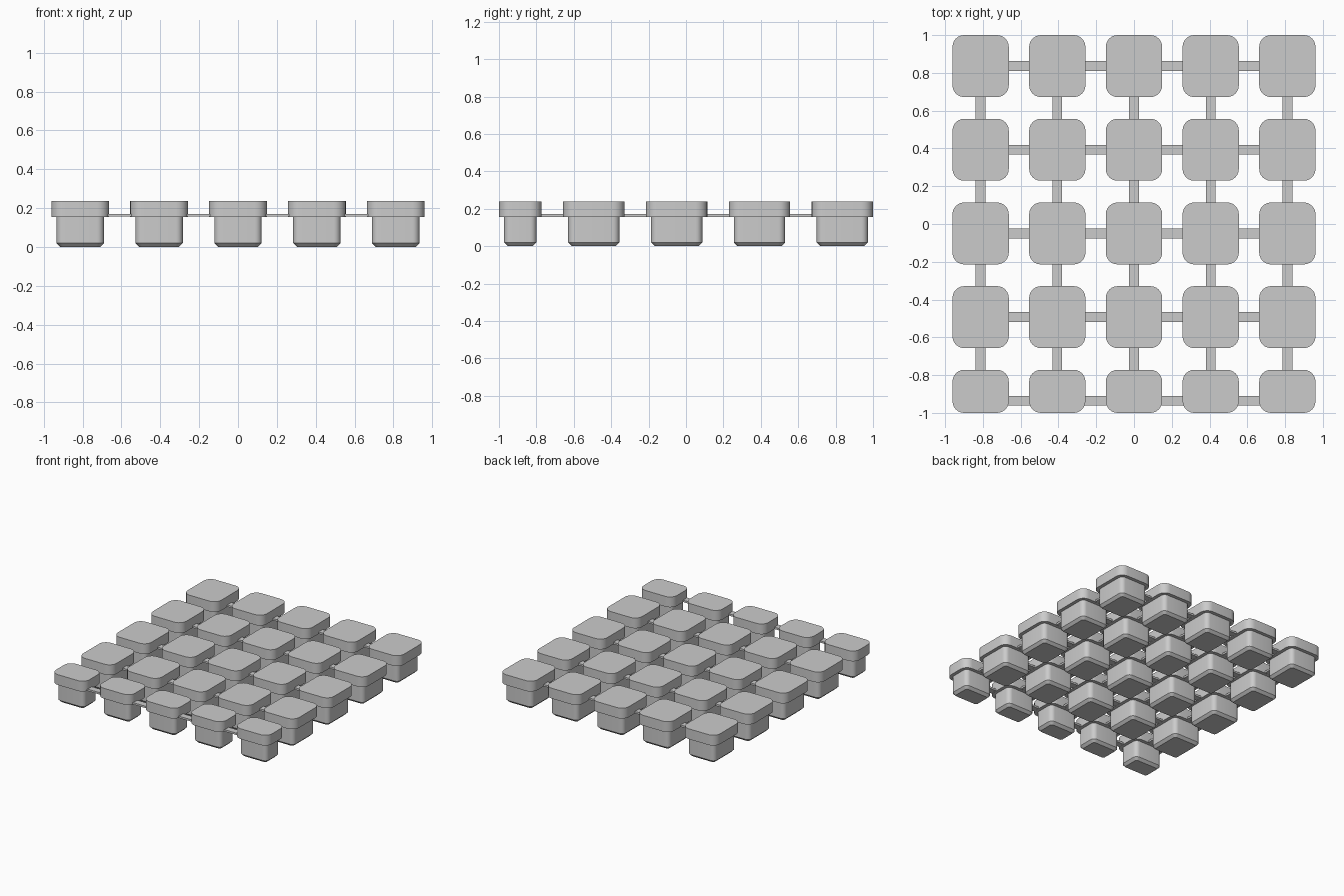
import bpy, bmesh, math

if "Cube" in bpy.data.objects:
    bpy.data.objects.remove(bpy.data.objects["Cube"])

grey = bpy.data.materials.new("plain_grey")
grey.diffuse_color = (0.6, 0.6, 0.6, 1)
grey.use_nodes = True
grey.node_tree.nodes["Principled BSDF"].inputs["Base Color"].default_value = grey.diffuse_color

PITCH_X, PITCH_Y = 0.406, 0.443
XS = [(i - 2) * PITCH_X for i in range(5)]
YS = [0.836 - j * PITCH_Y for j in range(5)]      # bar lines
CAP_W, CAP_D, LAST_D = 0.298, 0.328, 0.228
BAR_W = 0.052


def outline(w, d, r, n=6):
    """Rounded rectangle centred on the origin."""
    pts = []
    for k, (sx, sy) in enumerate([(1, 1), (-1, 1), (-1, -1), (1, -1)]):
        for i in range(n + 1):
            a = math.pi / 2 * (k + i / n)
            pts.append((sx * (w / 2 - r) + r * math.cos(a),
                        sy * (d / 2 - r) + r * math.sin(a)))
    return pts


def loft(name, loc, layers):
    """Solid through rounded rectangles given as (w, d, radius, z)."""
    bm = bmesh.new()
    rings = [[bm.verts.new((x, y, z)) for x, y in outline(w, d, r)]
             for w, d, r, z in layers]
    for a, b in zip(rings, rings[1:]):
        for i in range(len(a)):
            k = (i + 1) % len(a)
            bm.faces.new((a[i], a[k], b[k], b[i]))
    bm.faces.new(rings[0][::-1])
    bm.faces.new(rings[-1])
    finish(name, loc, bm)


def finish(name, loc, bm):
    me = bpy.data.meshes.new(name)
    bm.to_mesh(me)
    bm.free()
    me.materials.append(grey)
    ob = bpy.data.objects.new(name, me)
    ob.location = loc
    bpy.context.collection.objects.link(ob)
    bpy.ops.object.select_all(action='DESELECT')
    ob.select_set(True)
    bpy.context.view_layer.objects.active = ob
    bpy.ops.object.shade_smooth_by_angle(angle=math.radians(30))


def bar(name, x0, x1, y0, y1):
    bm = bmesh.new()
    bmesh.ops.create_cube(bm, size=1)
    bmesh.ops.scale(bm, vec=(x1 - x0, y1 - y0, 0.015), verts=bm.verts)
    finish(name, ((x0 + x1) / 2, (y0 + y1) / 2, 0.1635), bm)


# plugs: wide rounded cap on a narrower stem with a chamfered foot
spans = []
for j, y in enumerate(YS):
    top = y + CAP_D / 2
    depth = LAST_D if j == 4 else CAP_D           # front row is shorter
    spans.append((top - depth, top))
    for x in XS:
        loc = (x, top - depth / 2, 0)
        w, d = CAP_W - 0.054, depth - 0.054
        loft("stem", loc, [(w - 0.04, d - 0.04, 0.018, 0),
                           (w, d, 0.035, 0.02), (w, d, 0.035, 0.157)])
        loft("cap", loc, [(CAP_W, depth, 0.062, 0.155),
                          (CAP_W, depth, 0.062, 0.238)])

# thin runners joining neighbouring caps
for y in YS:
    for a, b in zip(XS, XS[1:]):
        bar("cross_runner", a + CAP_W / 2 - 0.02, b - CAP_W / 2 + 0.02,
            y - BAR_W / 2, y + BAR_W / 2)
for x in XS:
    for back, front in zip(spans, spans[1:]):
        bar("long_runner", x - BAR_W / 2, x + BAR_W / 2,
            front[1] - 0.01, back[0] + 0.01)
